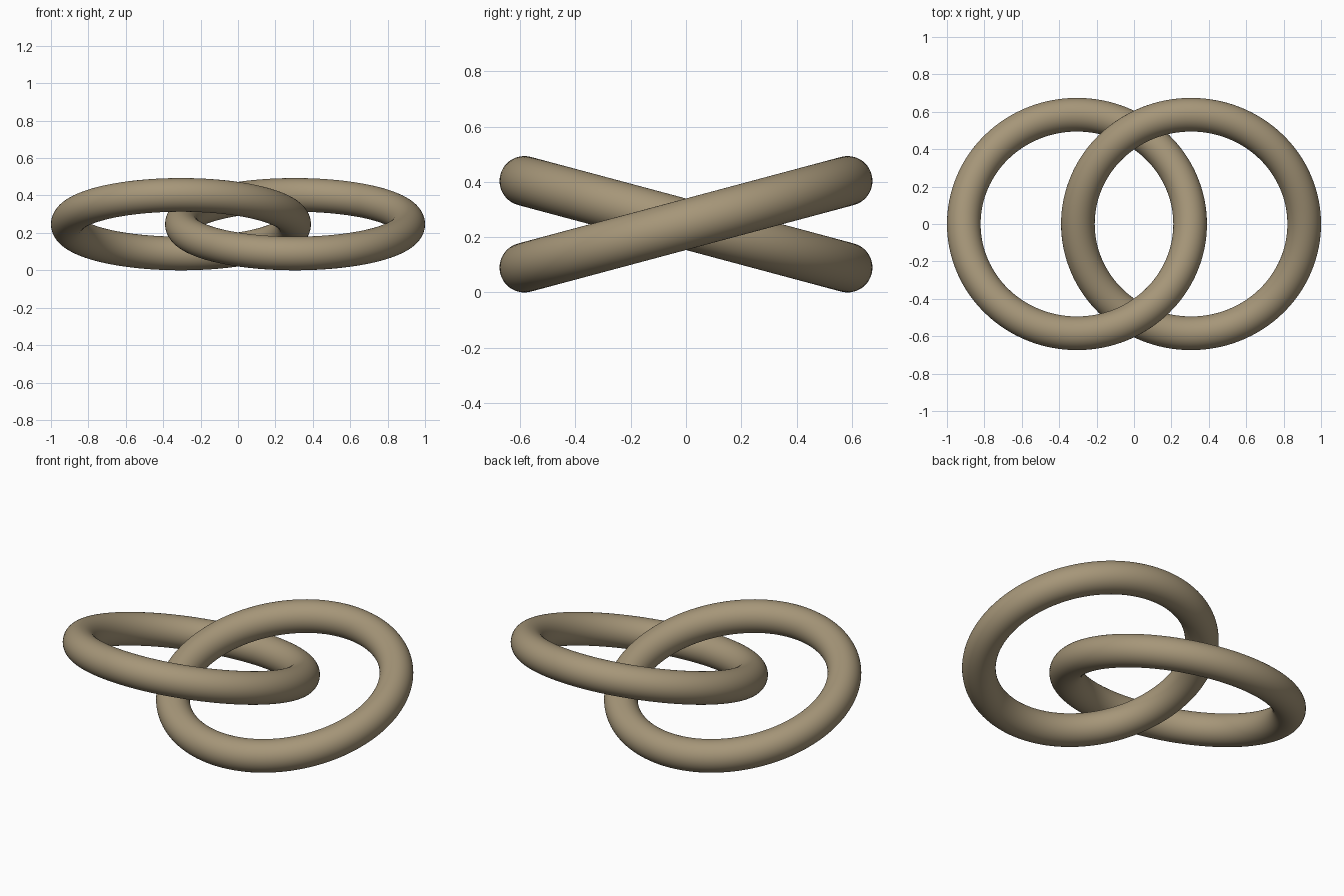
import bpy
import math

default_cube = bpy.data.objects.get("Cube")
if default_cube:
    bpy.data.objects.remove(default_cube, do_unlink=True)

RING_RADIUS = 0.605
TUBE_RADIUS = 0.09
TILT = math.radians(15)
OFFSET = 1 - RING_RADIUS - TUBE_RADIUS
HEIGHT = RING_RADIUS * math.sin(TILT) + TUBE_RADIUS

# Single warm tan colour
tan = bpy.data.materials.new("warm_tan")
tan.use_nodes = True
colour = (0.38, 0.305, 0.19, 1)
tan.diffuse_color = colour
bsdf = next(n for n in tan.node_tree.nodes if n.type == "BSDF_PRINCIPLED")
bsdf.inputs["Base Color"].default_value = colour
bsdf.inputs["Roughness"].default_value = 0.6


def add_ring(name, side):
    """One round ring, shifted sideways and tilted about x."""
    bpy.ops.mesh.primitive_torus_add(
        major_radius=RING_RADIUS, minor_radius=TUBE_RADIUS,
        major_segments=128, minor_segments=48,
        location=(side * OFFSET, 0, HEIGHT), rotation=(side * TILT, 0, 0))
    ring = bpy.context.object
    ring.name = name
    ring.data.materials.append(tan)
    bpy.ops.object.shade_smooth()


# Two interlocked rings with opposite tilts
add_ring("left_ring", 1)
add_ring("right_ring", -1)
